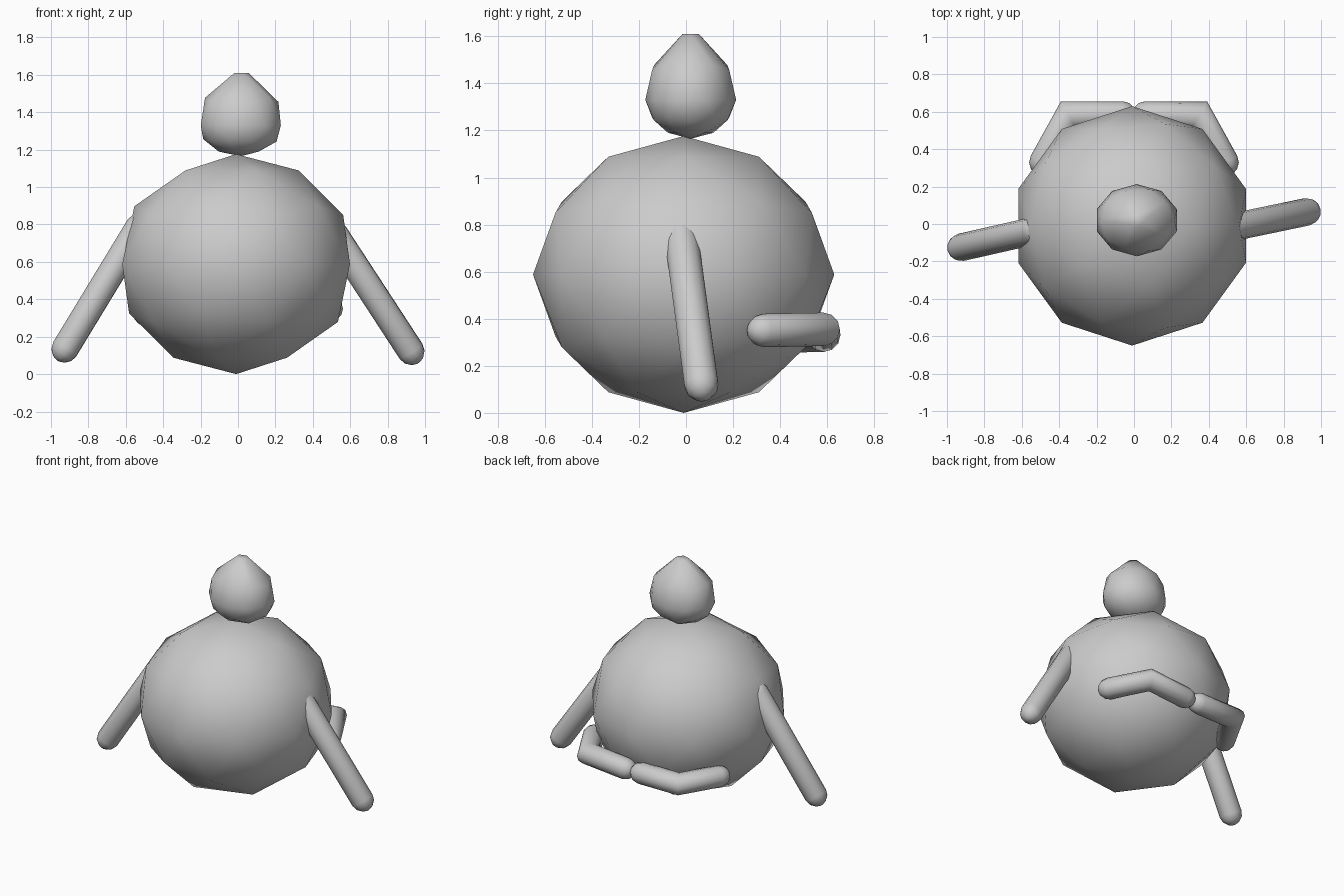
import bpy, bmesh, math
from mathutils import Vector

cube = bpy.data.objects.get("Cube")
if cube:
    bpy.data.objects.remove(cube, do_unlink=True)

grey = bpy.data.materials.new("plain_grey")
grey.use_nodes = True
grey.diffuse_color = (0.6, 0.6, 0.6, 1)
grey.node_tree.nodes["Principled BSDF"].inputs["Base Color"].default_value = (0.6, 0.6, 0.6, 1)


def add_object(name, bm, location=(0, 0, 0)):
    """Turn a bmesh into a smooth grey object."""
    bmesh.ops.recalc_face_normals(bm, faces=bm.faces)
    for face in bm.faces:
        face.smooth = True
    mesh = bpy.data.meshes.new(name)
    bm.to_mesh(mesh)
    bm.free()
    mesh.materials.append(grey)
    obj = bpy.data.objects.new(name, mesh)
    obj.location = location
    bpy.context.collection.objects.link(obj)
    return obj


def limb(name, points, radius, sides=12, cap_steps=3):
    """Sweep a round tube along points, with mitred bends and domed ends."""
    pts = [Vector(p) for p in points]
    dirs = [(b - a).normalized() for a, b in zip(pts, pts[1:])]
    rings = []  # centre, tangent, width factor, height factor
    for i in range(cap_steps):
        a = math.pi / 2 * i / cap_steps
        size = max(math.sin(a), 0.15)
        rings.append((pts[0] - dirs[0] * radius * math.cos(a), dirs[0], size, size))
    rings.append((pts[0], dirs[0], 1, 1))
    for p, d0, d1 in zip(pts[1:-1], dirs, dirs[1:]):
        rings.append((p, (d0 + d1).normalized(), 1 / math.cos(d0.angle(d1) / 2), 1))
    rings.append((pts[-1], dirs[-1], 1, 1))
    for i in range(1, cap_steps + 1):
        a = math.pi / 2 * i / cap_steps
        size = max(math.cos(a), 0.15)
        rings.append((pts[-1] + dirs[-1] * radius * math.sin(a), dirs[-1], size, size))

    bm = bmesh.new()
    loops = []
    for centre, tangent, wide, high in rings:
        side = tangent.cross(Vector((0, 0, 1))).normalized()
        up = side.cross(tangent)
        angles = [math.tau * k / sides for k in range(sides)]
        loops.append([bm.verts.new(centre + radius * (side * wide * math.cos(a) + up * high * math.sin(a)))
                      for a in angles])
    for low, top in zip(loops, loops[1:]):
        for k in range(sides):
            n = (k + 1) % sides
            bm.faces.new((low[k], low[n], top[n], top[k]))
    bm.faces.new(loops[0])
    bm.faces.new(loops[-1])
    return add_object(name, bm)


# Round body, slightly flattened
bm = bmesh.new()
bmesh.ops.create_icosphere(bm, subdivisions=2, radius=1)
bmesh.ops.scale(bm, vec=(0.64, 0.64, 0.588), verts=bm.verts)
add_object("body", bm, (-0.01, -0.01, 0.588))

# Head: round below, drawn up to a blunt tip above
bm = bmesh.new()
bmesh.ops.create_icosphere(bm, subdivisions=2, radius=1)
for v in bm.verts:
    if v.co.z > 0.8:
        v.co = (v.co.x * 0.36, v.co.y * 0.36, 1)
    v.co.z *= 0.28 if v.co.z > 0 else 0.165
    v.co.x *= 0.225
    v.co.y *= 0.193
add_object("head", bm, (0.015, 0.02, 1.33))

# Arms hanging outward
limb("left_arm", [(0.515, -0.02, 0.75), (0.925, 0.065, 0.122)], 0.074)
limb("right_arm", [(-0.53, -0.035, 0.785), (-0.925, -0.125, 0.135)], 0.074)

# Bent legs wrapped around the back
for name, s, z in (("left_leg", 1, 0.35), ("right_leg", -1, 0.325)):
    limb(name, [(0.49 * s, 0.33, z), (0.35 * s, 0.583, z + 0.005), (0.06 * s, 0.585, 0.33)], 0.071)
